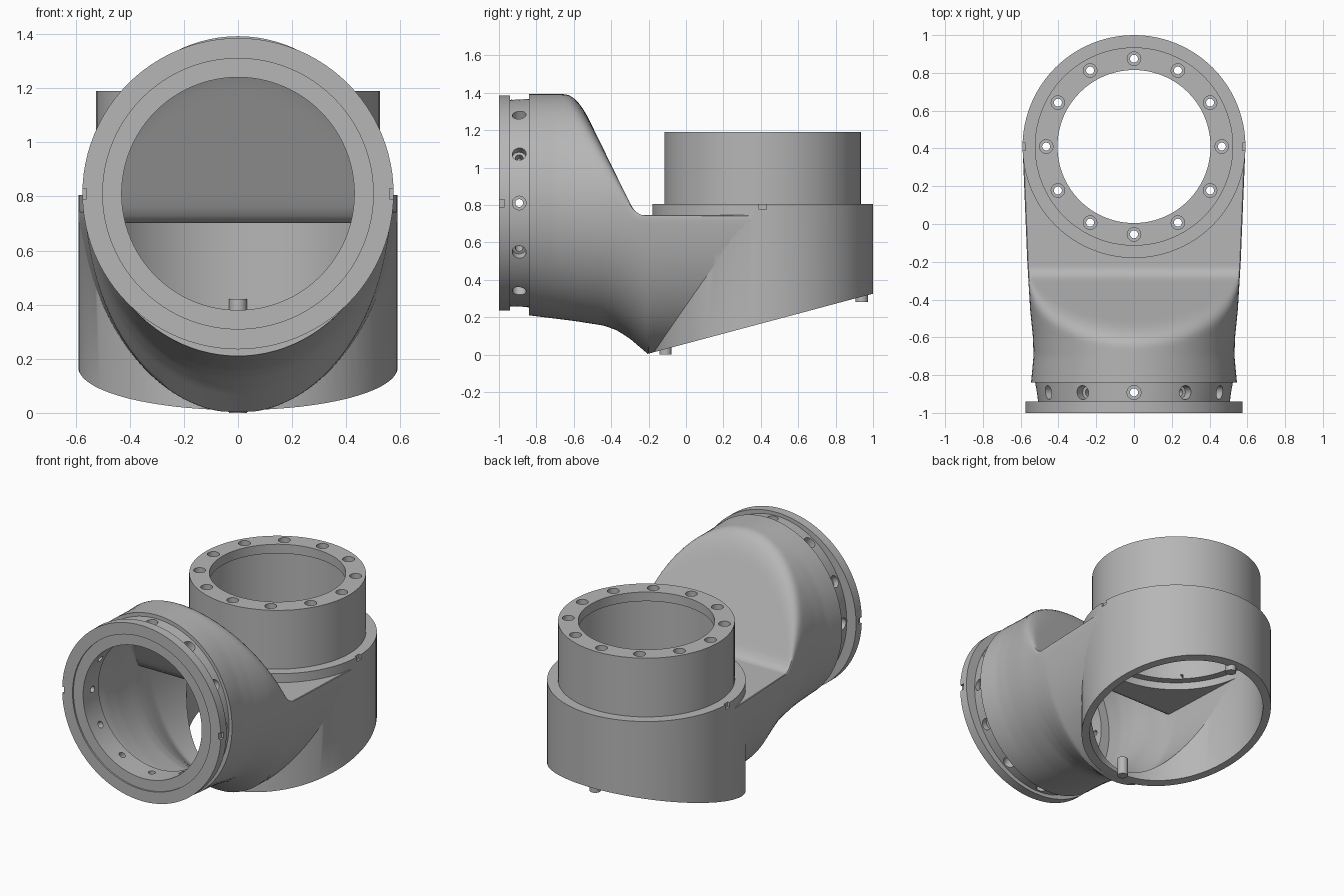
import bpy, bmesh
from math import pi, sin, cos, atan
from mathutils import Matrix

cube = bpy.data.objects.get("Cube")
if cube:
    bpy.data.objects.remove(cube, do_unlink=True)

grey = bpy.data.materials.new("plain_grey")
grey.use_nodes = True
COLOUR = (0.47, 0.47, 0.47, 1)
grey.diffuse_color = COLOUR
grey.node_tree.nodes["Principled BSDF"].inputs["Base Color"].default_value = COLOUR

T = Matrix.Translation
AXIS_Y = 0.41      # centre of the upright bore
AXIS_Z = 0.81      # height of the front bore


def finish(bm, name):
    bmesh.ops.remove_doubles(bm, verts=bm.verts, dist=1e-5)
    bmesh.ops.recalc_face_normals(bm, faces=bm.faces)
    me = bpy.data.meshes.new(name)
    bm.to_mesh(me)
    bm.free()
    me.materials.append(grey)
    ob = bpy.data.objects.new(name, me)
    bpy.context.collection.objects.link(ob)
    return ob


def skin(bm, rings, closed=False):
    """Bridge rings of points with quads; cap the ends unless closed."""
    vs = [[bm.verts.new(p) for p in ring] for ring in rings]
    n = len(vs[0])
    pairs = list(zip(vs, vs[1:])) + ([(vs[-1], vs[0])] if closed else [])
    for a, b in pairs:
        for i in range(n):
            j = (i + 1) % n
            bm.faces.new((a[i], a[j], b[j], b[i]))
    if not closed:
        bm.faces.new(vs[0])
        bm.faces.new(vs[-1])


def turn(bm, profile, matrix, n=96, closed=False):
    """Turn an (r, z) or (r, z, x squash) profile round the local z axis."""
    rings = []
    for r, z, *s in profile:
        k = s[0] if s else 1
        rings.append([matrix @ T((r * k * cos(2 * pi * i / n), r * sin(2 * pi * i / n), z)).to_translation()
                      for i in range(n)])
    skin(bm, rings, closed)


def turned(name, profile, matrix, **kw):
    bm = bmesh.new()
    turn(bm, profile, matrix, **kw)
    return finish(bm, name)


def box(name, matrix, *size):
    bm = bmesh.new()
    bmesh.ops.create_cube(bm, size=1, matrix=matrix @ Matrix.Diagonal((*size, 1)))
    return finish(bm, name)


def combine(ob, tool, operation='DIFFERENCE'):
    mod = ob.modifiers.new("cut", 'BOOLEAN')
    mod.operation, mod.solver, mod.object = operation, 'EXACT', tool
    bpy.context.view_layer.objects.active = ob
    bpy.ops.object.modifier_apply(modifier=mod.name)
    bpy.data.objects.remove(tool, do_unlink=True)


def smooth(ob):
    bpy.ops.object.select_all(action='DESELECT')
    ob.select_set(True)
    bpy.context.view_layer.objects.active = ob
    bpy.ops.object.shade_smooth_by_angle(angle=0.5)


def along(points, y):
    """Piecewise linear curve through the points."""
    if y <= points[0][0]:
        return points[0][1]
    for (a, u), (b, v) in zip(points, points[1:]):
        if y <= b:
            return u + (v - u) * (y - a) / (b - a)
    return points[-1][1]


def soft_min(a, b, k=0.14):
    h = max(k - abs(a - b), 0) / k
    return min(a, b) - h * h * k / 4


# Side branch: width, underside and sloping roof along y
WIDTH = [(-0.84, 0.545), (-0.7, 0.532), (-0.6, 0.535), (-0.45, 0.55), (-0.2, 0.565), (0.41, 0.59)]
UNDER = [(-0.84, 0.21), (-0.6, 0.18), (-0.44, 0.155), (-0.37, 0.13), (-0.3, 0.085), (-0.2, 0.0)]
ROOF = [(-0.84, 1.913), (-0.3, 0.81), (-0.275, 0.768), (-0.245, 0.747), (0.5, 0.745)]


def branch(name, start, end, wall=0.0, n=96, steps=64):
    rings = []
    for s in range(steps + 1):
        y = start + (end - start) * s / steps
        w = along(WIDTH, y) - wall
        low = 0.8 - along(UNDER, y) - wall
        roof = along(ROOF, y + wall * 0.6) - wall * 0.9
        ring = []
        for i in range(n):
            t = 2 * pi * i / n
            z = 0.8 + sin(t) * (0.592 - wall if sin(t) > 0 else low)
            ring.append((w * cos(t), y, soft_min(z, roof)))
        rings.append(ring)
    bm = bmesh.new()
    skin(bm, rings)
    return finish(bm, name)


def rod(r, a, b):
    return [(0, a), (r, a), (r, b), (0, b)]


# Hollow elbow body: upright drum joined to the branch
upright = T((0, AXIS_Y, 0))
body = turned("elbow_body", rod(0.59, -0.3, 0.805), upright)
combine(body, branch("branch_outer", -0.84, 0.4), 'UNION')
slant = T((0, -0.2, 0.005)) @ Matrix.Rotation(atan(0.267), 4, 'X') @ T((0, 0, -1))
combine(body, box("slant_cutter", slant, 4, 4, 2))
combine(body, turned("drum_bore", rod(0.54, -0.5, 0.75), upright))
combine(body, turned("neck_bore", rod(0.49, 0.5, 1), upright))
combine(body, branch("branch_inner", -0.87, 0.37, wall=0.05))
for side in (-1, 1):
    combine(body, box("drum_notch", T((side * 0.59, AXIS_Y, 0.8)), 0.03, 0.04, 0.05))

# Upright neck with an inner lip
neck = turned("top_neck", [(0.405, 1.19), (0.525, 1.19), (0.525, 0.78),
                           (0.49, 0.78), (0.49, 1.13), (0.405, 1.13)], upright, closed=True)

# Front collar with flange and groove, turned round the y axis
forward = T((0, 0, AXIS_Z)) @ Matrix.Rotation(-pi / 2, 4, 'X')
collar = turned("front_collar", [(0.43, -0.99), (0.5, -0.99), (0.5, -1), (0.575, -1), (0.575, -0.94),
                                 (0.552, -0.94, 0.92), (0.558, -0.83, 0.94), (0.43, -0.83)],
                forward, closed=True)
for side in (-1, 1):
    combine(collar, box("flange_notch", T((side * 0.575, -0.99, AXIS_Z)), 0.03, 0.04, 0.04))

# Twelve counterbored holes in each ring
neck_holes, collar_holes = bmesh.new(), bmesh.new()
for i in range(12):
    t = i * pi / 6
    turn(neck_holes, [(0, 1), (0.021, 1), (0.021, 1.155), (0.036, 1.155), (0.036, 1.3), (0, 1.3)],
         upright @ T((0.465 * cos(t), 0.465 * sin(t), 0)), n=20)
    turn(collar_holes, [(0, 0.3), (0.021, 0.3), (0.021, 0.48), (0.037, 0.48), (0.037, 0.7), (0, 0.7)],
         T((0, -0.892, AXIS_Z)) @ Matrix.Rotation(t, 4, 'Y'), n=20)
combine(neck, finish(neck_holes, "neck_holes"))
combine(collar, finish(collar_holes, "collar_holes"))

# Locating pegs under the slanted rim
rear_peg = turned("rear_peg", rod(0.033, 0.28, 0.42), T((0, 0.94, 0)), n=24)
front_peg = turned("front_peg", rod(0.033, 0.0, 0.12), T((0, -0.11, 0)), n=24)

for ob in (body, neck, collar, rear_peg, front_peg):
    smooth(ob)
